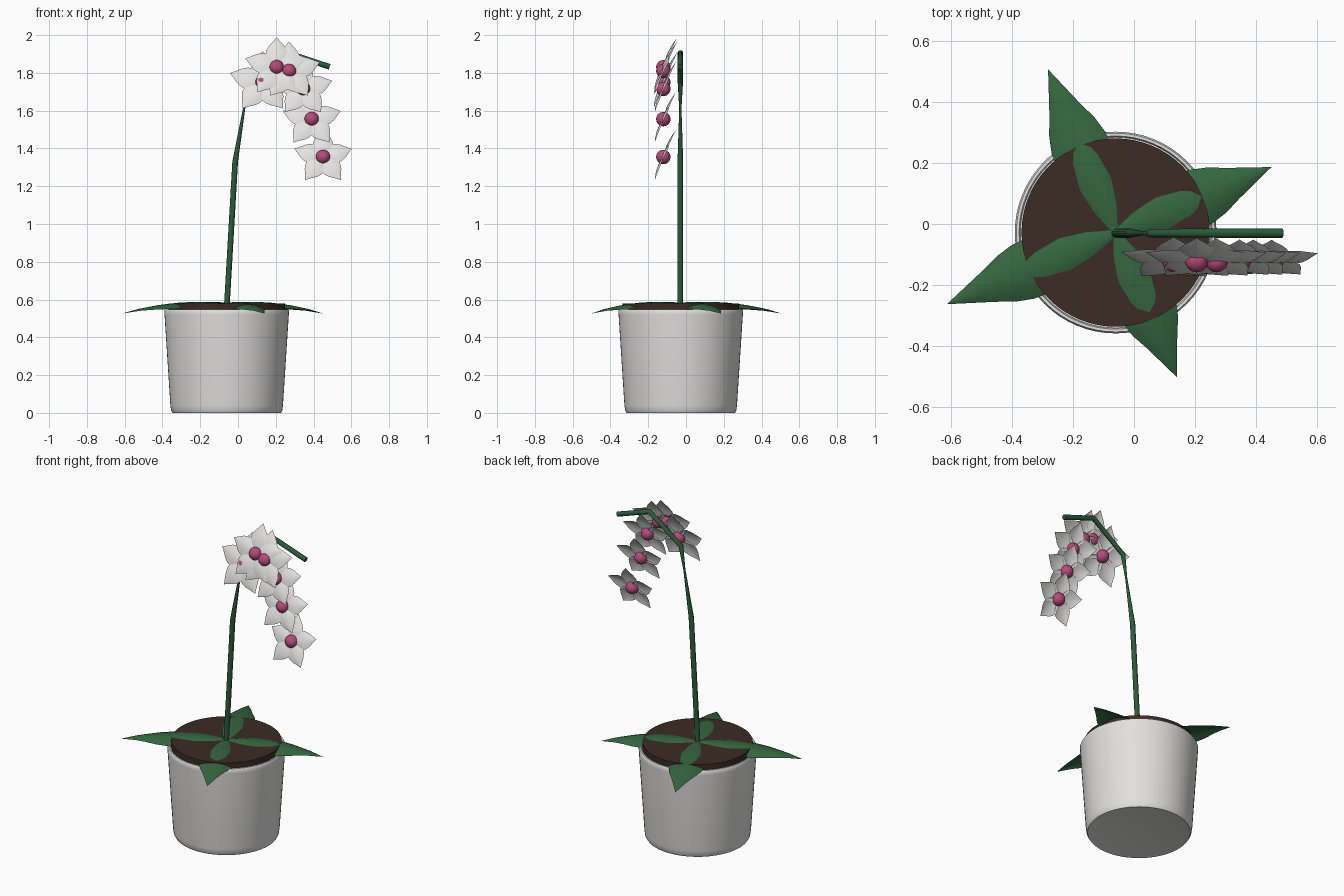
import bpy, bmesh, math
from mathutils import Matrix, Vector

if "Cube" in bpy.data.objects:
    bpy.data.objects.remove(bpy.data.objects["Cube"], do_unlink=True)

CX, CY, SOIL = -0.06, -0.028, 0.578


def material(name, rgb):
    m = bpy.data.materials.new(name)
    m.diffuse_color = (*rgb, 1)
    m.use_nodes = True
    m.node_tree.nodes["Principled BSDF"].inputs["Base Color"].default_value = (*rgb, 1)
    return m


POT = material("white_ceramic", (0.76, 0.75, 0.74))
EARTH = material("brown_soil", (0.045, 0.024, 0.017))
LEAF = material("leaf_green", (0.035, 0.135, 0.05))
STEM = material("stem_green", (0.025, 0.105, 0.042))
PETAL = material("petal_white", (0.78, 0.77, 0.76))
PINK = material("flower_pink", (0.47, 0.07, 0.2))


def finish(name, bm, mat, angle=40):
    bmesh.ops.remove_doubles(bm, verts=bm.verts, dist=1e-5)
    me = bpy.data.meshes.new(name)
    bm.to_mesh(me)
    bm.free()
    ob = bpy.data.objects.new(name, me)
    bpy.context.scene.collection.objects.link(ob)
    me.materials.append(mat)
    bpy.ops.object.select_all(action='DESELECT')
    ob.select_set(True)
    bpy.context.view_layer.objects.active = ob
    bpy.ops.object.shade_smooth_by_angle(angle=math.radians(angle))
    return ob


def lathe(name, profile, mat):
    bm = bmesh.new()
    vs = [bm.verts.new((CX + r, CY, z)) for r, z in profile]
    es = [bm.edges.new(p) for p in zip(vs, vs[1:])]
    bmesh.ops.spin(bm, geom=vs + es, cent=(CX, CY, 0), axis=(0, 0, 1),
                   angle=math.tau, steps=64)
    bmesh.ops.remove_doubles(bm, verts=bm.verts, dist=1e-5)
    bmesh.ops.recalc_face_normals(bm, faces=bm.faces)
    return finish(name, bm, mat)


def blade(bm, stations, crown, matrix, across=6):
    """Pointed blade along +x; stations are (distance, half width, height)."""
    rows = []
    for x, w, z in stations:
        row = []
        for i in range(across + 1):
            v = 2 * i / across - 1
            row.append(bm.verts.new(matrix @ Vector((x, v * w, z - crown * w * v * v))))
        rows.append(row)
    for a, b in zip(rows, rows[1:]):
        for i in range(across):
            bm.faces.new((a[i], b[i], b[i + 1], a[i + 1]))


# Pot with rounded foot and lip, and the soil disc
lathe("pot", [(0, 0.004), (0.27, 0.004), (0.287, 0), (0.294, 0.012), (0.298, 0.04),
              (0.329, 0.52), (0.33, 0.54), (0.325, 0.548), (0.316, 0.548),
              (0.312, 0.535), (0, 0.535)], POT)
lathe("soil", [(0, 0.53), (0.308, 0.53), (0.308, SOIL), (0, SOIL)], EARTH)

# Four arching leaves
leaf_shape = [(0, .012, .002), (.15, .055, .008), (.3, .085, .01), (.45, .097, .006),
              (.55, .095, 0), (.65, .08, -.007), (.75, .055, -.017), (.85, .033, -.028),
              (.95, .011, -.044), (1, 0, -.052)]
for n, (deg, length) in enumerate([(22.8, .553), (112.5, .578), (203, .6), (293, .515)]):
    bm = bmesh.new()
    place = Matrix.Translation((CX, CY, SOIL)) @ Matrix.Rotation(math.radians(deg), 4, 'Z')
    blade(bm, [(u * length, w, z) for u, w, z in leaf_shape], 0.28, place)
    finish(f"leaf_{n + 1}", bm, LEAF, 60)

# Bent stem, pinched below the arch
path = [(CX, .55, .015), (-.015, 1.33, .015), (.032, 1.61, .006), (.055, 1.75, .014),
        (.27, 1.905, .015), (.485, 1.832, .015)]
bm = bmesh.new()
points = [Vector((x, CY - .002, z)) for x, z, r in path]
rings = []
for i, p in enumerate(points):
    before = (p - points[max(i - 1, 0)]).normalized()
    after = (points[min(i + 1, len(points) - 1)] - p).normalized()
    t = (before + after).normalized()
    side = Vector((0, 1, 0))
    up = t.cross(side)
    rings.append([bm.verts.new(p + path[i][2] * (math.cos(a) * side + math.sin(a) * up))
                  for a in (math.tau * k / 12 for k in range(12))])
for a, b in zip(rings, rings[1:]):
    for k in range(12):
        bm.faces.new((a[k], a[(k + 1) % 12], b[(k + 1) % 12], b[k]))
bm.faces.new(rings[0])
bm.faces.new(rings[-1])
bmesh.ops.recalc_face_normals(bm, faces=bm.faces)
finish("stem", bm, STEM)

# Six tilted five-petal flowers with round hearts
petal_shape = [(0, .06, 0), (.12, .17, .02), (.25, .27, .04), (.4, .335, .05),
               (.55, .32, .045), (.7, .24, .025), (.82, .14, 0), (.92, .06, -.02),
               (1, 0, -.04)]
flowers = [(.13, 1.75, .182), (.205, 1.83, .175), (.27, 1.81, .172),
           (.345, 1.715, .162), (.39, 1.555, .162), (.45, 1.355, .16)]
for n, (x, z, size) in enumerate(flowers):
    place = Matrix.Translation((x, -.12, z)) @ Matrix.Rotation(math.radians(67), 4, 'X')
    bm = bmesh.new()
    for k in range(5):
        spin = Matrix.Rotation(math.radians(90 + 72 * k), 4, 'Z')
        blade(bm, [(u * size, w * size, h * size) for u, w, h in petal_shape],
              0.2, place @ spin, 4)
    finish(f"flower_{n + 1}_petals", bm, PETAL, 60)
    bm = bmesh.new()
    bmesh.ops.create_uvsphere(bm, u_segments=24, v_segments=14, radius=.038, matrix=place)
    finish(f"flower_{n + 1}_heart", bm, PINK)
